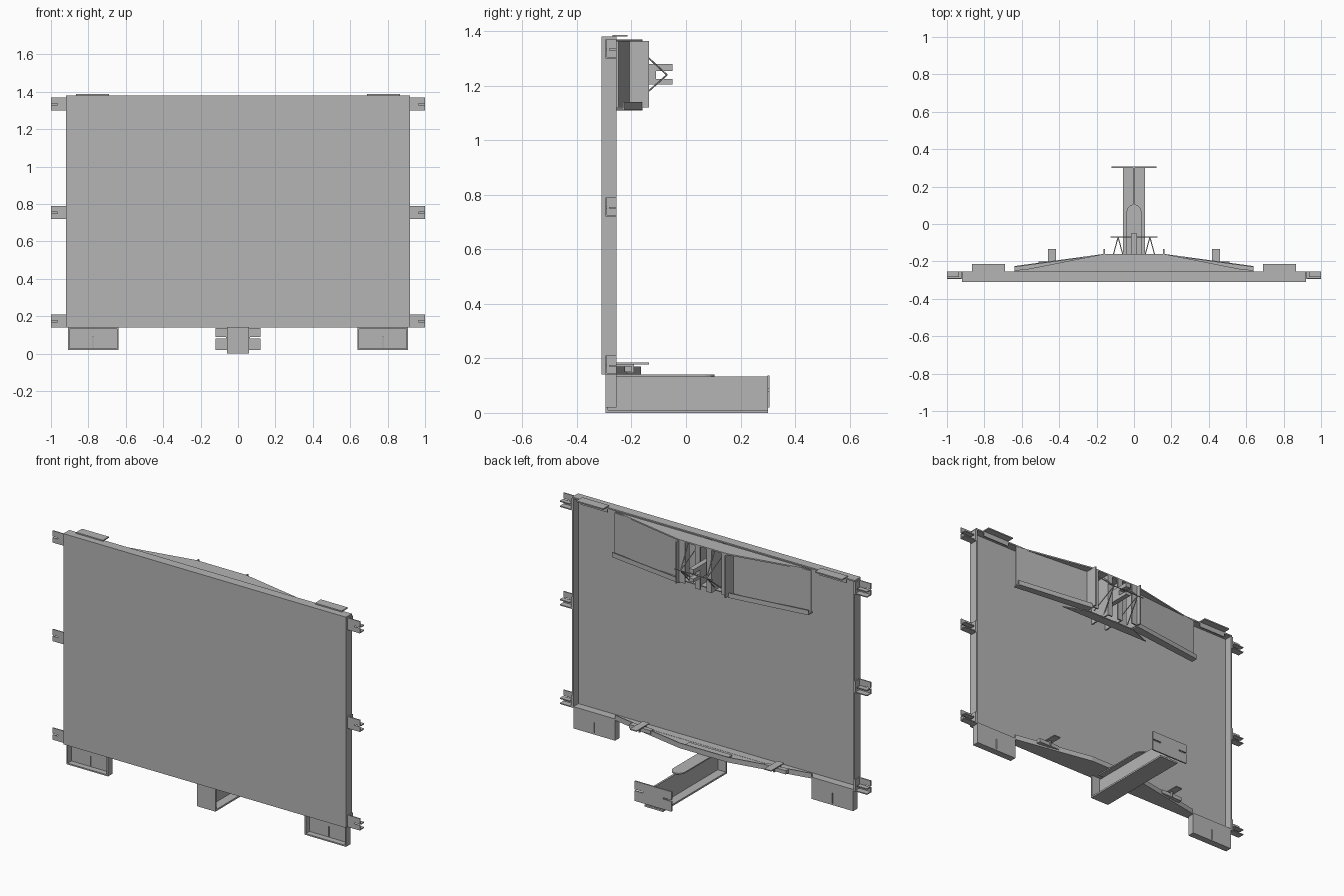
import bpy, bmesh
from math import pi, sin, cos
from mathutils import Vector

cube = bpy.data.objects.get("Cube")
if cube:
    bpy.data.objects.remove(cube, do_unlink=True)

steel = bpy.data.materials.new("steel_grey")
steel.use_nodes = True
GREY = (0.46, 0.46, 0.46, 1)
steel.diffuse_color = GREY
steel.node_tree.nodes["Principled BSDF"].inputs["Base Color"].default_value = GREY
T = 0.008  # sheet thickness


def make(name, bm):
    bmesh.ops.recalc_face_normals(bm, faces=bm.faces)
    me = bpy.data.meshes.new(name)
    bm.to_mesh(me)
    bm.free()
    me.materials.append(steel)
    ob = bpy.data.objects.new(name, me)
    bpy.context.collection.objects.link(ob)
    return ob


def add_box(bm, x, y, z):
    vs = bmesh.ops.create_cube(bm, size=1)["verts"]
    for v in vs:
        v.co = Vector([(a + b) / 2 + c * (b - a) for (a, b), c in zip((x, y, z), v.co)])


def boxes(name, parts):
    bm = bmesh.new()
    for p in parts:
        add_box(bm, *p)
    return make(name, bm)


def mirrored(name, parts):
    """Boxes given for the left side, copied to the right."""
    boxes("left_" + name, parts)
    boxes("right_" + name, [((-x[1], -x[0]), y, z) for x, y, z in parts])


def prism(name, outline, z0, z1):
    """Extrude an xy outline between two heights."""
    bm = bmesh.new()
    face = bm.faces.new([bm.verts.new((x, y, z0)) for x, y in outline])
    new = bmesh.ops.extrude_face_region(bm, geom=[face])["geom"]
    for v in new:
        if isinstance(v, bmesh.types.BMVert):
            v.co.z = z1
    return make(name, bm)


def rod(name, a, b, r=0.003):
    a, b = Vector(a), Vector(b)
    bm = bmesh.new()
    bmesh.ops.create_cone(bm, cap_ends=True, segments=6, radius1=r, radius2=r,
                          depth=(b - a).length)
    ob = make(name, bm)
    ob.location = (a + b) / 2
    ob.rotation_euler = (b - a).to_track_quat("Z", "Y").to_euler()


# Main panel: shallow tray open at the back
W, F, B, LO, HI = 0.92, -0.31, -0.255, 0.14, 1.38
boxes("panel", [
    ((-W, W), (F, F + T), (LO, HI)),
    ((-W, W), (F, B), (HI - T, HI)),
    ((-W, W), (F, B), (LO, LO + T)),
    ((-W, T - W), (F, B), (LO, HI)),
    ((W - T, W), (F, B), (LO, HI)),
])

# Side clips: front plate, lower shelf and short end lip
for label, z in (("lower", 0.14), ("middle", 0.72), ("upper", 1.3)):
    mirrored(label + "_side_clip", [
        ((W, 1), (-0.295, -0.289), (z, z + 0.03)),
        ((W, 1), (-0.295, -0.289), (z + 0.036, z + 0.07)),
        ((W, 0.965), (-0.295, -0.289), (z + 0.03, z + 0.036)),
        ((W, 1), (-0.289, B), (z, z + 0.006)),
        ((W, W + 0.006), (-0.295, B), (z, z + 0.07)),
        ((0.935, 1), (-0.283, B), (z + 0.03, z + 0.036)),
    ])

# Top clips and feet
mirrored("top_clip", [
    ((0.69, 0.865), (-0.27, -0.215), (HI, HI + 0.007)),
    ((0.69, 0.865), (B - 0.006, B), (HI - 0.03, HI)),
])
mirrored("foot_channel", [
    ((0.64, 0.773), (B - 0.006, B), (0.02, 0.14)),
    ((0.777, 0.91), (B - 0.006, B), (0.02, 0.14)),
    ((0.773, 0.777), (B - 0.006, B), (0.09, 0.14)),
    ((0.64, 0.648), (-0.295, B), (0.02, 0.14)),
    ((0.902, 0.91), (-0.295, B), (0.02, 0.14)),
    ((0.64, 0.91), (-0.295, B), (0.02, 0.028)),
    ((0.64, 0.91), (-0.295, B), (0.132, 0.14)),
])

# Upper truss: tapered top plate, sloped webs, angle bars below
TAPER = [(-0.64, B), (0.64, B), (0.16, -0.16), (-0.16, -0.16)]
prism("upper_tapered_plate", TAPER, 1.362, 1.37)
for side, s in (("left", 1), ("right", -1)):
    prism(side + "_sloped_web", [(s * 0.64, B), (s * 0.16, -0.215),
                                 (s * 0.16, -0.207), (s * 0.64, B + T)], 1.12, 1.365)
    prism(side + "_angle_bar_shelf", [(s * 0.64, B - 0.01), (s * 0.16, -0.21),
                                      (s * 0.16, -0.16), (s * 0.64, -0.225)], 1.112, 1.119)
    prism(side + "_angle_bar_lip", [(s * 0.64, -0.231), (s * 0.16, -0.166),
                                    (s * 0.16, -0.16), (s * 0.64, -0.225)], 1.112, 1.14)
prism("truss_bottom_plate", [(-0.3, B), (0.3, B), (0.16, -0.2), (-0.16, -0.2)], 1.109, 1.115)

# Gussets and hanger channel in the middle
mirrored("gusset", [
    ((0.156, 0.164), (B, -0.135), (1.12, 1.365)),
    ((0.12, 0.16), (-0.167, -0.16), (1.12, 1.365)),
])
mirrored("hanger_plate", [((0.045, 0.053), (F + T, -0.16), (1.11, 1.365))])
mirrored("hanger_flange", [((0.02, 0.05), (-0.168, -0.16), (1.11, 1.365))])
boxes("hanger_arm", [
    ((-0.015, 0.015), (-0.2, -0.11), (1.205, 1.28)),
    ((-0.015, 0.015), (-0.11, -0.05), (1.255, 1.28)),
    ((-0.015, 0.015), (-0.11, -0.05), (1.205, 1.225)),
])

# Thin bracing rods meeting on a cross rod
rod("cross_rod", (-0.125, -0.07, 1.24), (0.125, -0.07, 1.24))
for side, s in (("left", 1), ("right", -1)):
    for x in (0.05, 0.12):
        for z in (1.125, 1.36):
            rod(side + "_brace_rod", (s * x, -0.2, z), (s * 0.085, -0.07, 1.24))

# Lower tapered shelf with raised centre plate and clips
prism("lower_tapered_shelf", [(-0.64, B), (0.64, B), (0.16, -0.165), (-0.16, -0.165)], LO, 0.147)
for side, s in (("left", 1), ("right", -1)):
    prism(side + "_shelf_lip", [(s * 0.64, B - 0.006), (s * 0.16, -0.171),
                                (s * 0.16, -0.165), (s * 0.64, B)], LO, 0.17)
boxes("shelf_centre_lip", [((-0.16, 0.16), (-0.171, -0.165), (LO, 0.17))])
boxes("shelf_centre_plate", [((-0.14, 0.14), (-0.23, -0.175), (0.147, 0.155))])
mirrored("shelf_clip", [
    ((0.416, 0.46), (B, -0.135), (0.178, 0.184)),
    ((0.435, 0.441), (B, -0.19), (0.147, 0.184)),
    ((0.37, 0.51), (-0.225, -0.2), (0.15, 0.172)),
])

# Rear beam: bottom flange, web, rounded tongue, notched end plate
boxes("beam_flange", [((-0.06, 0.06), (-0.295, 0.3), (0, 0.01))])
boxes("beam_web", [((-0.006, 0.006), (-0.295, 0.3), (0.01, 0.133))])
boxes("beam_front_plate", [((-0.06, 0.06), (-0.295, -0.287), (0, LO))])
arc = [(0.04 * cos(i * pi / 12), 0.06 + 0.045 * sin(i * pi / 12)) for i in range(13)]
prism("beam_tongue", [(-0.04, B), (0.04, B)] + arc, 0.133, 0.14)
boxes("beam_end_plate", [
    ((-0.12, 0.12), (0.299, 0.307), (0.02, 0.08)),
    ((-0.065, 0.065), (0.299, 0.307), (0.08, 0.088)),
    ((-0.12, 0.12), (0.299, 0.307), (0.088, 0.137)),
])
